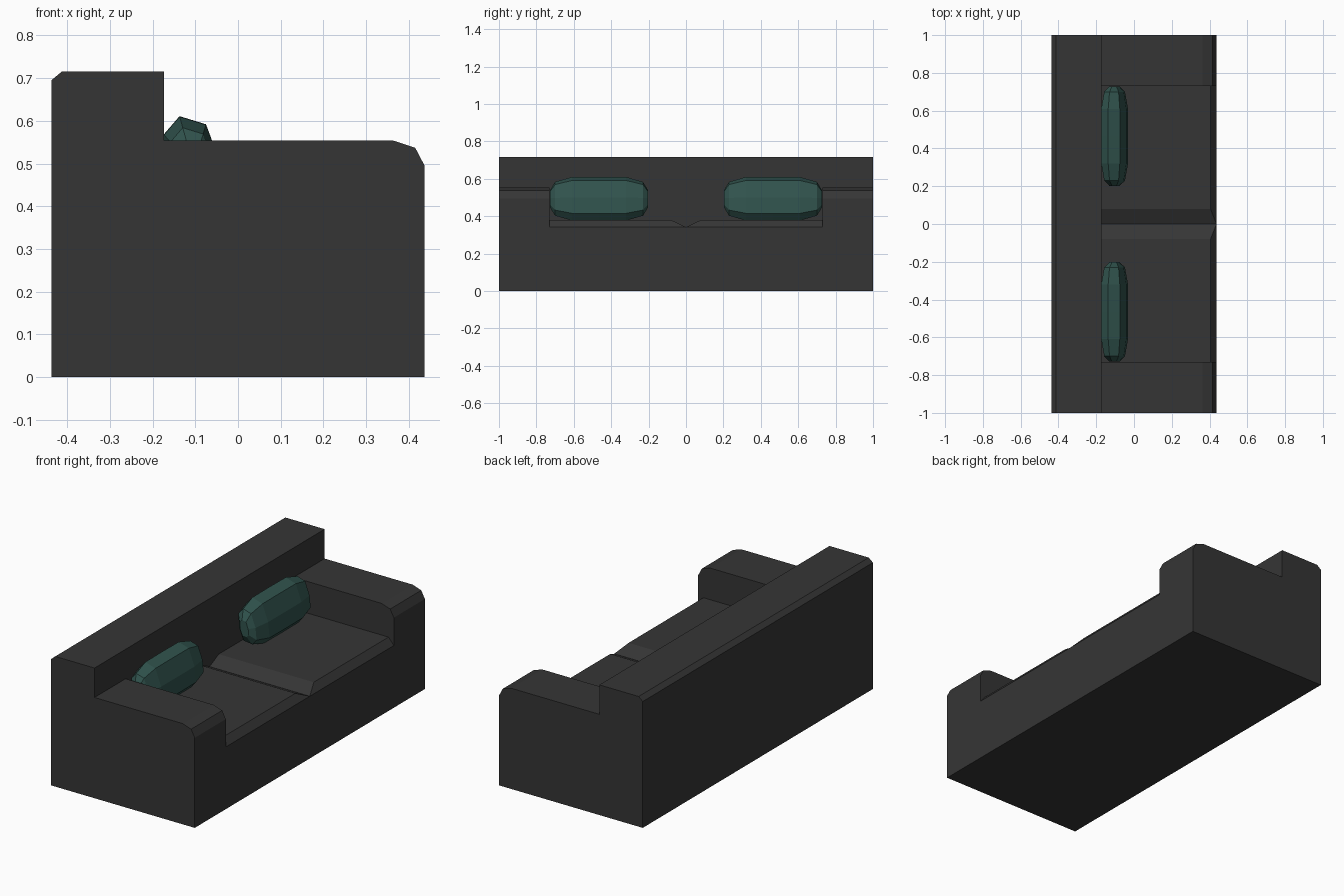
import bpy, bmesh, math

if "Cube" in bpy.data.objects:
    bpy.data.objects.remove(bpy.data.objects["Cube"])


def material(name, rgb):
    m = bpy.data.materials.new(name)
    m.diffuse_color = (*rgb, 1)
    m.use_nodes = True
    m.node_tree.nodes["Principled BSDF"].inputs["Base Color"].default_value = m.diffuse_color
    return m


def loft(name, rings, mat):
    """Join (y, [(x, z), ...]) rings into one closed flat-shaded solid."""
    bm = bmesh.new()
    loops = [[bm.verts.new((x, y, z)) for x, z in pts] for y, pts in rings]
    for a, b in zip(loops, loops[1:]):
        n = len(a)
        for i in range(n):
            j = (i + 1) % n
            bm.faces.new((a[i], a[j], b[j], b[i]))
    bm.faces.new(loops[0])
    bm.faces.new(loops[-1])
    bmesh.ops.remove_doubles(bm, verts=bm.verts[:], dist=0.0005)
    # Crease warped quads from the front lip into the seat groove
    for f in bm.faces[:]:
        if len(f.verts) == 4:
            tip = [v for v in f.verts if abs(v.co.y) < 1e-4 and v.co.x > 0.43 and v.co.z > 0.3]
            top = [v for v in f.verts if abs(v.co.y) > 0.07 and v.co.x < 0.42 and v.co.x > 0.4]
            if tip and top:
                bmesh.utils.face_split(f, tip[0], top[0])
    bmesh.ops.recalc_face_normals(bm, faces=bm.faces[:])
    bmesh.ops.dissolve_limit(bm, angle_limit=math.radians(0.5),
                             verts=bm.verts[:], edges=bm.edges[:])
    mesh = bpy.data.meshes.new(name)
    bm.to_mesh(mesh)
    bm.free()
    mesh.materials.append(mat)
    obj = bpy.data.objects.new(name, mesh)
    bpy.context.collection.objects.link(obj)
    return obj


charcoal = material("charcoal fabric", (0.036, 0.036, 0.036))
green = material("dark green fabric", (0.030, 0.086, 0.074))

# Sofa body: shared base and backrest, with arm, seat and groove sections
back = [(0.437, 0), (-0.437, 0), (-0.437, 0.695), (-0.412, 0.716), (-0.173, 0.716)]
arm = back + [(-0.173, 0.554), (0.363, 0.554), (0.415, 0.537), (0.437, 0.495)]
seat = back + [(-0.173, 0.38), (0.405, 0.38), (0.437, 0.342), (0.437, 0.342)]
groove = back + [(-0.173, 0.342), (0.405, 0.342), (0.437, 0.342), (0.437, 0.342)]
loft("sofa_body", [(-1, arm), (-0.73, arm), (-0.73, seat), (-0.08, seat), (0, groove),
                   (0.08, seat), (0.73, seat), (0.73, arm), (1, arm)], charcoal)

# Leaning throw pillows: one faceted section, tapered toward both ends
section = [(-0.137, 0.611), (-0.075, 0.592), (-0.040, 0.50), (-0.031, 0.415),
           (-0.065, 0.376), (-0.135, 0.385), (-0.170, 0.47), (-0.174, 0.568)]
cx, cz = -0.104, 0.493
taper = [(-0.263, 0.38), (-0.235, 0.77), (-0.145, 0.99), (0, 1.0),
         (0.145, 0.99), (0.235, 0.77), (0.263, 0.38)]
for side, label in ((-1, "front"), (1, "rear")):
    rings = [(side * (0.465 + d), [(cx + (x - cx) * s, cz + (z - cz) * s) for x, z in section])
             for d, s in taper]
    loft("pillow_" + label, rings, green)
